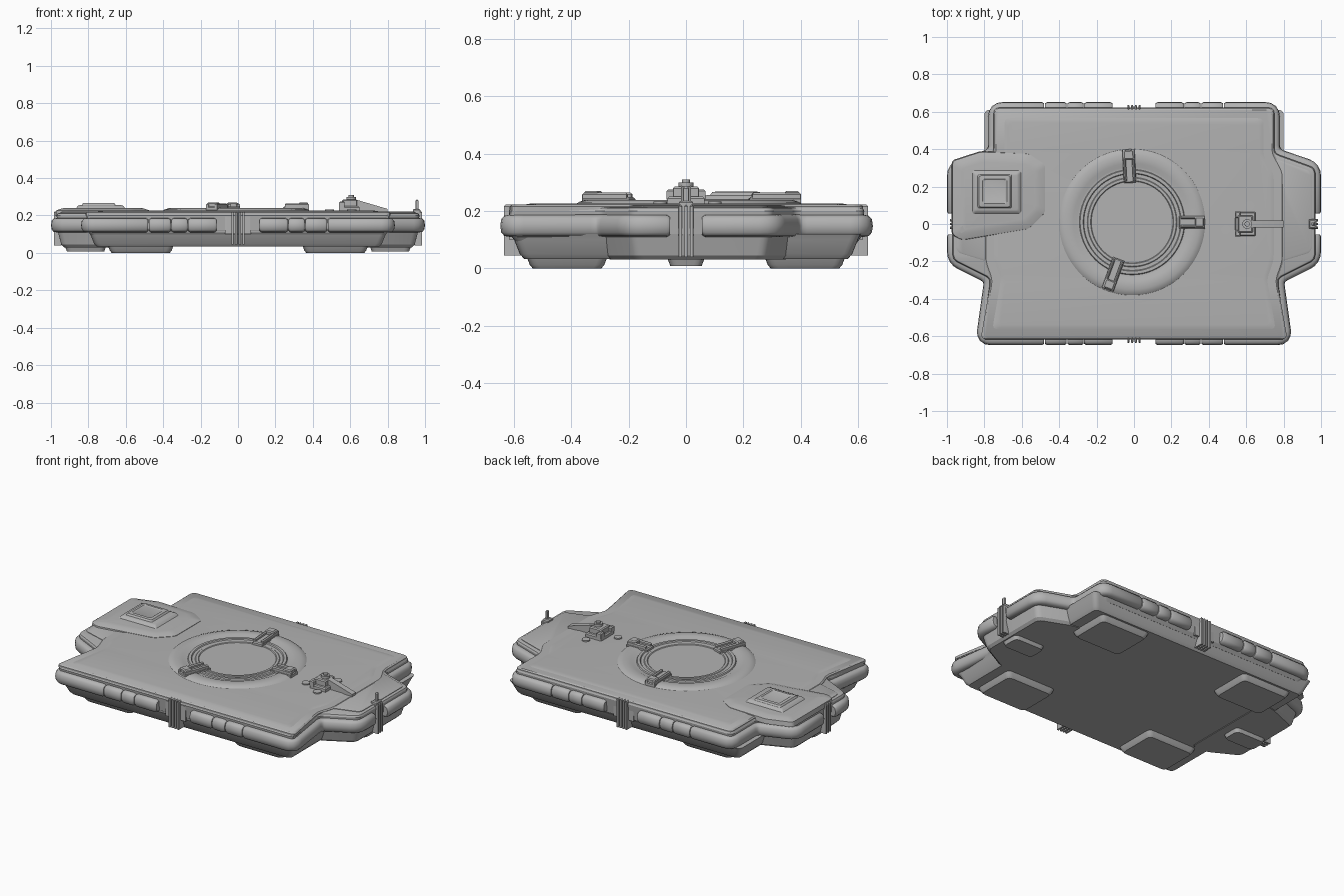
import bpy, bmesh, math
from mathutils import Vector

if "Cube" in bpy.data.objects:
    bpy.data.objects.remove(bpy.data.objects["Cube"])

grey = bpy.data.materials.new("plain grey")
grey.diffuse_color = (0.45, 0.45, 0.45, 1)
grey.use_nodes = True
grey.node_tree.nodes["Principled BSDF"].inputs["Base Color"].default_value = grey.diffuse_color


def finish(bm, name, mirror=None, angle=30):
    bmesh.ops.recalc_face_normals(bm, faces=bm.faces)
    me = bpy.data.meshes.new(name)
    bm.to_mesh(me)
    bm.free()
    ob = bpy.data.objects.new(name, me)
    bpy.context.collection.objects.link(ob)
    me.materials.append(grey)
    if mirror:
        m = ob.modifiers.new("mirror", 'MIRROR')
        m.use_axis = ['x' in mirror, 'y' in mirror, False]
    bpy.ops.object.select_all(action='DESELECT')
    ob.select_set(True)
    bpy.context.view_layer.objects.active = ob
    bpy.ops.object.shade_smooth_by_angle(angle=math.radians(angle))
    return ob


def skin(rings, name, **kw):
    """Closed solid through a stack of equal-length point rings."""
    bm = bmesh.new()
    vs = [[bm.verts.new(p) for p in r] for r in rings]
    n = len(vs[0])
    for a, b in zip(vs, vs[1:]):
        for i in range(n):
            j = (i + 1) % n
            bm.faces.new((a[i], a[j], b[j], b[i]))
    bm.faces.new(vs[0][::-1])
    bm.faces.new(vs[-1])
    return finish(bm, name, **kw)


def inset(pts, d):
    """Mitred inward offset of a counter-clockwise polygon."""
    out = []
    for i, p in enumerate(pts):
        p = Vector(p)
        e1 = (p - Vector(pts[i - 1])).normalized()
        e2 = (Vector(pts[(i + 1) % len(pts)]) - p).normalized()
        n1, n2 = Vector((-e1.y, e1.x)), Vector((-e2.y, e2.x))
        out.append(p + (n1 + n2) * d / (1 + n1.dot(n2)))
    return out


def fillet(pts, r, closed=True, steps=4):
    out = []
    for i, p in enumerate(pts):
        p = Vector(p)
        if not closed and i in (0, len(pts) - 1):
            out.append(p)
            continue
        a, b = Vector(pts[i - 1]) - p, Vector(pts[(i + 1) % len(pts)]) - p
        s, e = p + a.normalized() * r, p + b.normalized() * r
        for k in range(steps + 1):
            t = k / steps
            out.append(s * (1 - t) ** 2 + p * 2 * t * (1 - t) + e * t * t)
    return out


def slab(name, pts, layers, r=0.03, **kw):
    """Stack of (height, inset) layers over one outline."""
    return skin([[(q.x, q.y, z) for q in fillet(inset(pts, d), r)]
                 for z, d in layers], name, **kw)


def rect(x0, x1, y0, y1):
    return [(x0, y0), (x1, y0), (x1, y1), (x0, y1)]


def box(name, x0, x1, y0, y1, z0, z1, d=0.006, **kw):
    return slab(name, rect(x0, x1, y0, y1),
                [(z0, 0), (z1 - d, 0), (z1, d)], r=0.003, **kw)


# Main platform outline with two side pods
half = [(0.85, -0.648), (0.80, -0.31), (1.0, -0.21),
        (1.0, 0.32), (0.78, 0.40), (0.78, 0.652)]
outline = half + [(-x, y) for x, y in half[::-1]]
slab("platform", outline, [(0.09, 0.055), (0.11, 0.04), (0.18, 0.032),
                           (0.20, 0.03), (0.21, 0.035), (0.214, 0.045)])

# Raised main deck and its thin inner panel
deck = [(0.82, -0.615), (0.765, -0.3), (0.80, -0.2), (0.80, 0.28), (0.745, 0.38), (0.745, 0.618)]
deck += [(-x, y) for x, y in deck[::-1]]
slab("deck", deck, [(0.20, 0), (0.216, 0), (0.222, 0.008)])
slab("deck_panel", deck, [(0.22, 0.045), (0.224, 0.06), (0.226, 0.075)])
slab("side_deck_panel", [(0.72, -0.22), (0.95, -0.15), (0.95, 0.28), (0.72, 0.36)],
     [(0.20, 0), (0.217, 0), (0.22, 0.006)], mirror='x')

# Underside hull, pods and feet
slab("lower_hull", rect(-0.80, 0.80, -0.61, 0.61),
     [(0.12, 0), (0.10, 0.01), (0.05, 0.03), (0.033, 0.045)][::-1])
slab("pod_hull", [(0.62, -0.30), (0.76, -0.30), (0.965, -0.19), (0.965, 0.29), (0.74, 0.38), (0.62, 0.38)],
     [(0.03, 0.035), (0.045, 0.02), (0.09, 0.008), (0.12, 0)], mirror='x')
slab("pod_foot", rect(0.70, 0.93, -0.07, 0.07), [(0.008, 0.015), (0.05, 0)], mirror='x')
slab("corner_foot", rect(0.34, 0.70, 0.27, 0.56), [(0.0, 0.025), (0.012, 0.015), (0.05, 0)], mirror='xy')


# Segmented rounded bumper
def bumper(name, path):
    path = [Vector(p) for p in fillet(path, 0.045, closed=False)]
    # taper both ends slightly
    a = path[0] + (path[1] - path[0]).normalized() * 0.012
    b = path[-1] + (path[-2] - path[-1]).normalized() * 0.012
    path = [path[0], a] + path[1:-1] + [b, path[-1]]
    rings = []
    for i, p in enumerate(path):
        e1 = (p - path[max(i - 1, 0)]).normalized()
        e2 = (path[min(i + 1, len(path) - 1)] - p).normalized()
        t = (e1 + e2).normalized()
        n = Vector((t.y, -t.x))
        s = 0.8 if i in (0, len(path) - 1) else 1
        ring = []
        for k in range(12):
            c, w = math.cos(k * math.pi / 6), math.sin(k * math.pi / 6)
            u = 0.035 * s * math.copysign(abs(c) ** 0.75, c)
            v = 0.039 * s * math.copysign(abs(w) ** 0.75, w)
            ring.append((p.x + n.x * u, p.y + n.y * u, 0.148 + v))
        rings.append(ring)
    skin(rings, name, mirror='x', angle=40)


for side, y in (("front", -0.613), ("back", 0.617)):
    cuts = [0.115, 0.27, 0.36, 0.48]
    for x0, x1 in zip(cuts, cuts[1:]):
        bumper(side + "_bumper", [(x0, y), (x1 - 0.004, y)])
bumper("front_corner_bumper", [(0.48, -0.613), (0.81, -0.613), (0.765, -0.29),
                               (0.965, -0.19), (0.965, -0.055)])
bumper("back_corner_bumper", [(0.48, 0.617), (0.745, 0.617), (0.745, 0.375),
                              (0.965, 0.30), (0.965, 0.055)])

# Ribbed couplings in the bumper gaps
for side, y in (("front", -0.60), ("back", 0.60)):
    box(side + "_coupling", -0.07, 0.07, y - 0.018, y + 0.018, 0.10, 0.20)
    for x in (-0.03, -0.01, 0.01, 0.03):
        box(side + "_rib", x - 0.006, x + 0.006, y - 0.035, y + 0.035, 0.045, 0.222)
for y in (-0.02, 0, 0.02):
    box("side_rib", 0.945, 0.985, y - 0.006, y + 0.006, 0.04, 0.222, mirror='x')
box("mast", 0.95, 0.965, -0.010, 0.010, 0.2, 0.285)
box("mast_base", 0.935, 0.975, -0.025, 0.025, 0.2, 0.235)

# Round landing ring
bm = bmesh.new()
profile = [(0.395, 0.222), (0.385, 0.231), (0.36, 0.239), (0.315, 0.239), (0.295, 0.230),
           (0.282, 0.230), (0.278, 0.236), (0.262, 0.236), (0.258, 0.230), (0.24, 0.230),
           (0.236, 0.233), (0.222, 0.233), (0.218, 0.229), (0.0, 0.229)]
vs = [bm.verts.new((r - 0.01, 0.01, z)) for r, z in profile]
es = [bm.edges.new(e) for e in zip(vs, vs[1:])]
bmesh.ops.spin(bm, geom=vs + es, cent=(-0.01, 0.01, 0), axis=(0, 0, 1), angle=2 * math.pi, steps=64)
bmesh.ops.remove_doubles(bm, verts=bm.verts, dist=1e-4)
finish(bm, "landing_ring")

# Three clamps gripping the ring
for angle, inner, outer in ((93, 0.21, 0.39), (0, 0.25, 0.39), (250, 0.21, 0.385)):
    parts = [box("clamp_bed", inner, outer, -0.033, 0.033, 0.225, 0.248),
             box("clamp_head", outer - 0.055, outer - 0.005, -0.028, 0.028, 0.24, 0.270)]
    for y in (-0.024, 0.024):
        parts.append(box("clamp_rail", inner + 0.01, outer, y - 0.008, y + 0.008, 0.24, 0.264))
    for ob in parts:
        ob.location = (-0.01, 0.01, 0)
        ob.rotation_euler.z = math.radians(angle)

# Raised hatch on the left
slab("hatch_base", [(-0.975, -0.06), (-0.92, -0.09), (-0.56, -0.03), (-0.47, 0.06), (-0.47, 0.32),
                    (-0.56, 0.38), (-0.82, 0.39), (-0.975, 0.34)],
     [(0.20, 0.0), (0.228, 0.005), (0.238, 0.035), (0.241, 0.06)], r=0.02)
slab("hatch_step", rect(-0.87, -0.60, 0.05, 0.29),
     [(0.235, 0.0), (0.252, 0.015), (0.256, 0.025)], r=0.012)
slab("hatch_lid", rect(-0.84, -0.65, 0.08, 0.27),
     [(0.25, 0.0), (0.266, 0.012), (0.268, 0.03), (0.264, 0.036)], r=0.01)

# Small turret with a sloping brace
box("turret_base", 0.54, 0.65, -0.065, 0.065, 0.22, 0.25)
box("turret_body", 0.555, 0.635, -0.045, 0.045, 0.24, 0.285)
for y in (-0.05, 0.05):
    box("turret_bracket", 0.54, 0.57, y - 0.018, y + 0.018, 0.24, 0.275)
skin([[(0.60, y, 0.22), (0.80, y, 0.22), (0.80, y, 0.235), (0.62, y, 0.288), (0.60, y, 0.288)]
      for y in (-0.018, 0.018)], "turret_brace")


def cylinder(name, x, y, r, z0, z1):
    ring = [(x + r * math.cos(k * math.pi / 8), y + r * math.sin(k * math.pi / 8)) for k in range(16)]
    skin([[(px, py, z) for px, py in ring] for z in (z0, z1)], name)


cylinder("turret_cap", 0.605, 0.0, 0.026, 0.28, 0.300)
cylinder("turret_knob", 0.605, 0.0, 0.014, 0.295, 0.310)
for x, y in ((0.62, 0.10), (0.61, -0.09), (0.49, -0.03)):
    cylinder("deck_cap", x, y, 0.024, 0.222, 0.233)
